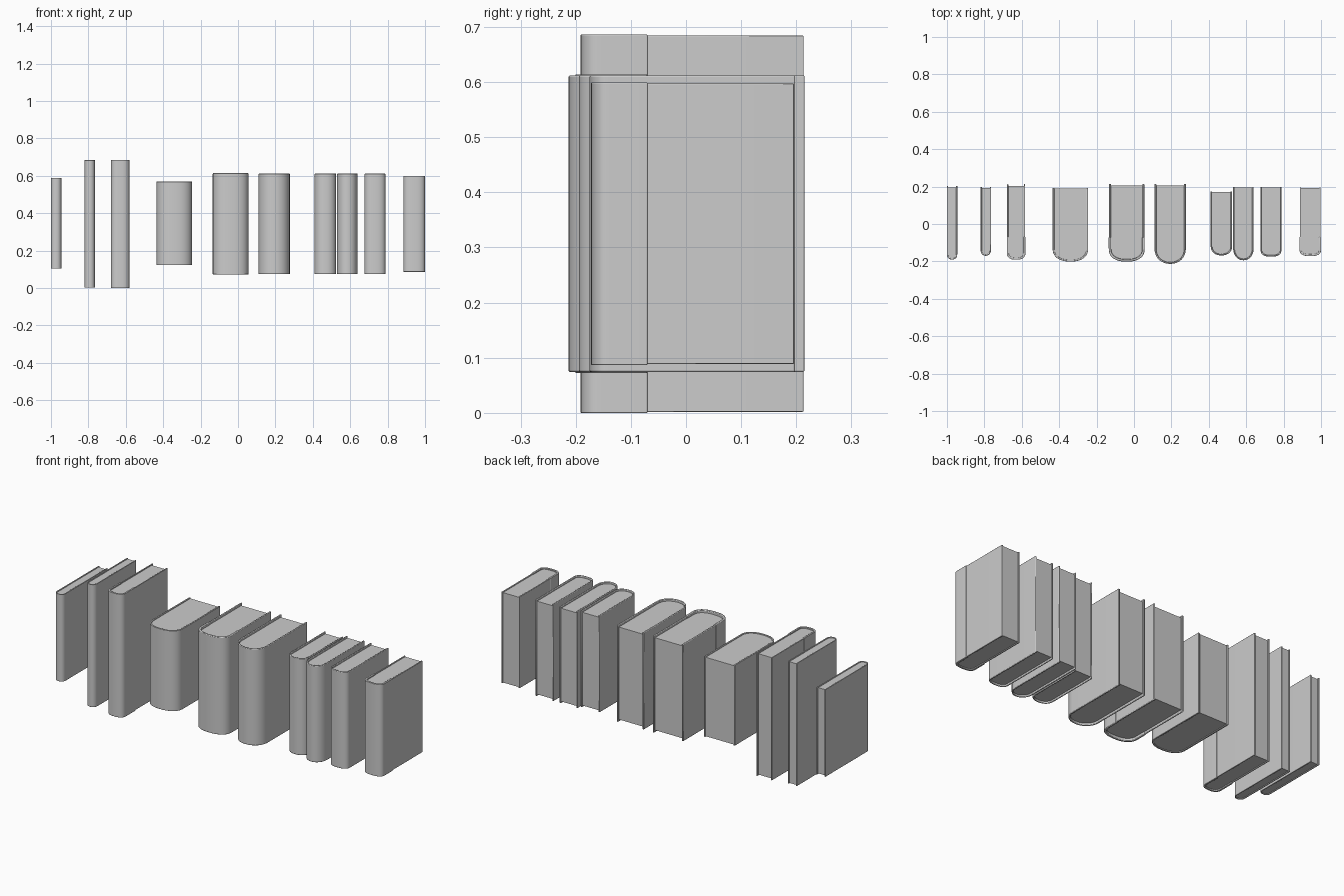
import bpy, bmesh, math

if "Cube" in bpy.data.objects:
    bpy.data.objects.remove(bpy.data.objects["Cube"])

# x0, x1, y front, y back, z0, z1, spine depth, roundness, cover thickness,
# page recess at ends, page recess at fore edge, edge bevel, spine wrap end (or None)
BOOKS = [
    (-1.000, -0.945, -0.190, 0.204, 0.105, 0.590, 0.028, 2.3, 0.006, 0.004, 0.008, 0.0015, None),
    (-0.820, -0.765, -0.170, 0.198, 0.003, 0.685, 0.030, 2.2, 0.006, 0.004, 0.005, 0.0015, None),
    (-0.680, -0.580, -0.191, 0.213, 0.003, 0.685, 0.040, 2.6, 0.006, 0.005, 0.010, 0.0015, -0.07),
    (-0.435, -0.245, -0.201, 0.193, 0.123, 0.570, 0.070, 2.3, 0.009, 0.004, 0.003, 0.0015, None),
    (-0.135, 0.057, -0.201, 0.215, 0.075, 0.613, 0.070, 2.4, 0.009, 0.012, 0.008, 0.003, -0.07),
    (0.110, 0.277, -0.213, 0.215, 0.075, 0.613, 0.080, 2.1, 0.009, 0.012, 0.008, 0.003, None),
    (0.410, 0.525, -0.168, 0.175, 0.075, 0.613, 0.050, 2.2, 0.008, 0.010, 0.003, 0.003, None),
    (0.530, 0.640, -0.194, 0.198, 0.075, 0.613, 0.065, 2.1, 0.008, 0.010, 0.004, 0.003, None),
    (0.677, 0.788, -0.175, 0.198, 0.075, 0.613, 0.035, 2.4, 0.008, 0.010, 0.004, 0.003, None),
    (0.885, 1.000, -0.172, 0.196, 0.090, 0.598, 0.035, 2.6, 0.007, 0.004, 0.003, 0.0015, -0.07),
]
STEPS = 24


def u_profile(x0, x1, yf, yb, depth, power):
    """U-shaped outline: straight sides with a superelliptic spine."""
    c, h = (x0 + x1) / 2, (x1 - x0) / 2
    pts = [(x1, yb)]
    for i in range(STEPS + 1):
        a = math.pi * i / STEPS
        cs, sn = math.cos(a), max(0, math.sin(a))
        x = c + h * math.copysign(abs(cs) ** (2 / power), cs)
        pts.append((x, yf + depth - depth * sn ** (2 / power)))
    return pts + [(x0, yb)]


def finish(bm, name, bevel):
    bmesh.ops.recalc_face_normals(bm, faces=bm.faces)
    me = bpy.data.meshes.new(name)
    bm.to_mesh(me)
    bm.free()
    ob = bpy.data.objects.new(name, me)
    bpy.context.collection.objects.link(ob)
    if bevel:
        m = ob.modifiers.new("edge", 'BEVEL')
        m.width, m.segments = bevel, 2
        m.limit_method, m.angle_limit = 'ANGLE', math.radians(50)
    bpy.ops.object.select_all(action='DESELECT')
    ob.select_set(True)
    bpy.context.view_layer.objects.active = ob
    bpy.ops.object.shade_smooth_by_angle(angle=math.radians(35))
    return ob


def shell(name, x0, x1, yf, yb, z0, z1, depth, power, t, bevel):
    """Wrapped board of thickness t, open at the fore edge and both ends."""
    bm = bmesh.new()
    outer = u_profile(x0, x1, yf, yb, depth, power)
    inner = u_profile(x0 + t, x1 - t, yf + t, yb, depth - t, power)
    rings = [[bm.verts.new((x, y, z)) for x, y in p]
             for p, z in ((outer, z0), (outer, z1), (inner, z1), (inner, z0))]
    for k in range(4):
        a, b = rings[k], rings[(k + 1) % 4]
        for i in range(len(a) - 1):
            bm.faces.new((a[i], a[i + 1], b[i + 1], b[i]))
    for i in (0, -1):
        bm.faces.new([r[i] for r in rings])
    return finish(bm, name, bevel)


def page_block(name, x0, x1, yf, yb, z0, z1, depth, power):
    bm = bmesh.new()
    lo, hi = [[bm.verts.new((x, y, z)) for x, y in u_profile(x0, x1, yf, yb, depth, power)]
              for z in (z0, z1)]
    bm.faces.new(lo)
    bm.faces.new(hi)
    n = len(lo)
    for i in range(n):
        j = (i + 1) % n
        bm.faces.new((lo[i], lo[j], hi[j], hi[i]))
    return finish(bm, name, 0)


for i, (x0, x1, yf, yb, z0, z1, d, p, t, rz, ry, bev, wrap) in enumerate(BOOKS, 1):
    w = 0.002 if wrap is not None else 0
    # cover boards and spine
    shell(f"book_{i}_cover", x0 + w, x1 - w, yf + w, yb, z0, z1, d - w, p, t, bev)
    # slightly proud cloth strip around the spine
    if w:
        shell(f"book_{i}_spine_wrap", x0, x1, yf, wrap, z0 - w, z1 + w, d, p, t + 2 * w, bev)
    # pages, slightly sunk into the cover
    s = w + t * 0.9
    page_block(f"book_{i}_pages", x0 + s, x1 - s, yf + s, yb - ry, z0 + rz, z1 - rz, d - s, p)

# rest the tallest books on the floor
low = min((b[4] - (0.002 if b[12] is not None else 0)) for b in BOOKS)
for ob in bpy.context.scene.objects:
    ob.location.z -= low
